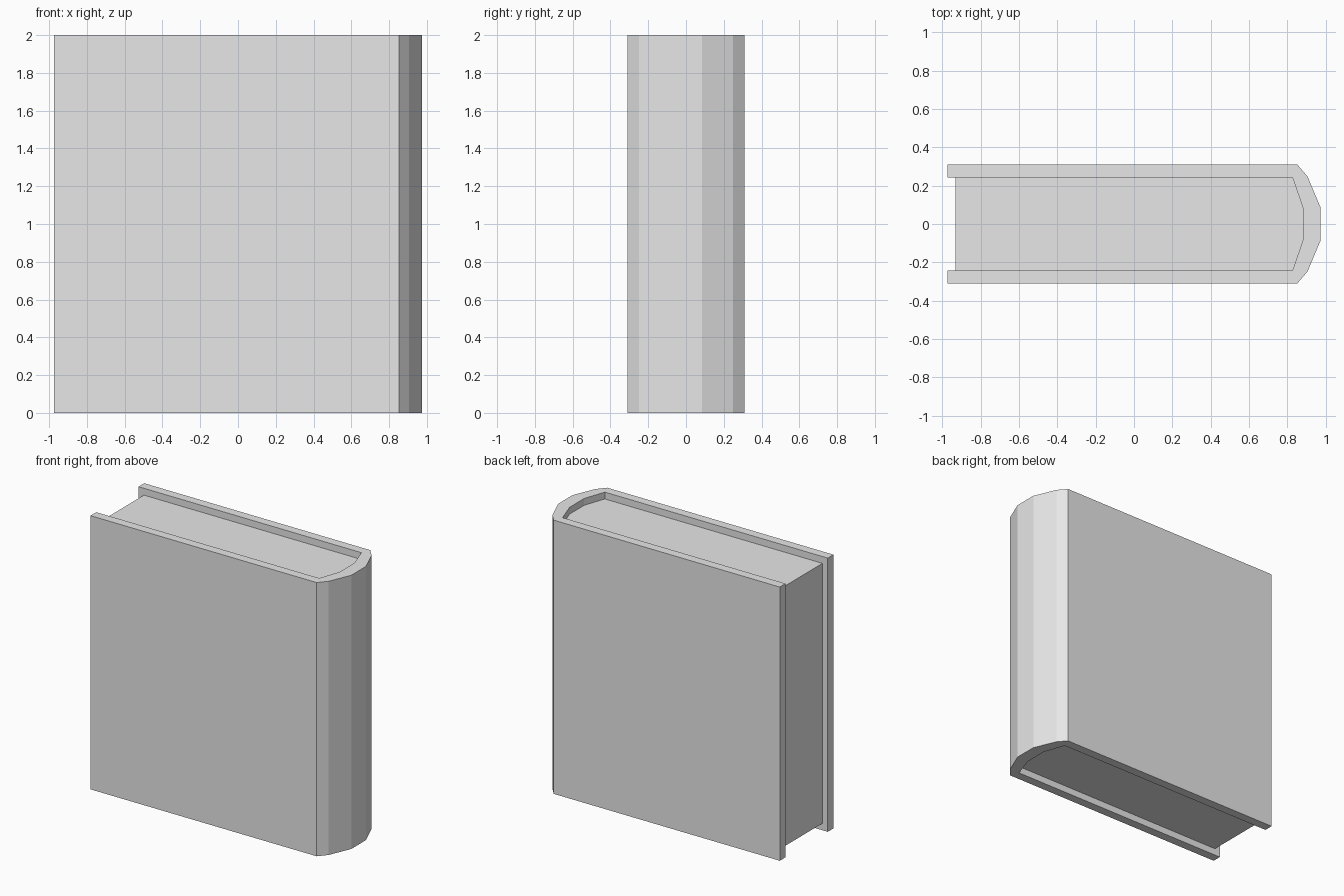
import bpy
import bmesh

cube = bpy.data.objects.get("Cube")
if cube:
    bpy.data.objects.remove(cube, do_unlink=True)

HEIGHT = 2.0
RECESS = 0.05

grey = bpy.data.materials.new("plain_grey")
grey.diffuse_color = (0.8, 0.8, 0.8, 1)
grey.use_nodes = True
grey.node_tree.nodes["Principled BSDF"].inputs["Base Color"].default_value = (0.8, 0.8, 0.8, 1)


def mirrored(half):
    """Complete a half outline with its reflection across y = 0."""
    return half + [(x, -y) for x, y in reversed(half)]


def extrude_outline(name, outline, bottom, top):
    """Make a flat-shaded upright prism from a plan outline."""
    bm = bmesh.new()
    face = bm.faces.new([bm.verts.new((x, y, bottom)) for x, y in outline])
    result = bmesh.ops.extrude_face_region(bm, geom=[face])
    raised = [v for v in result["geom"] if isinstance(v, bmesh.types.BMVert)]
    bmesh.ops.translate(bm, verts=raised, vec=(0, 0, top - bottom))
    bmesh.ops.recalc_face_normals(bm, faces=bm.faces)
    mesh = bpy.data.meshes.new(name)
    bm.to_mesh(mesh)
    bm.free()
    mesh.materials.append(grey)
    obj = bpy.data.objects.new(name, mesh)
    bpy.context.collection.objects.link(obj)
    return obj


# Plan outlines, from the open edge to the faceted spine
outer = mirrored([(-0.975, 0.31), (0.853, 0.31), (0.906, 0.248), (0.975, 0.084)])
inner = mirrored([(-0.975, 0.244), (0.827, 0.244), (0.882, 0.084)])
page_plan = mirrored([(-0.932, 0.244), (0.827, 0.244), (0.882, 0.084)])

# Wrap-around cover with boards and spine
extrude_outline("cover", outer + inner[::-1], 0, HEIGHT)

# Page block, set back from the cover at top, bottom and open edge
extrude_outline("pages", page_plan, RECESS, HEIGHT - RECESS)
